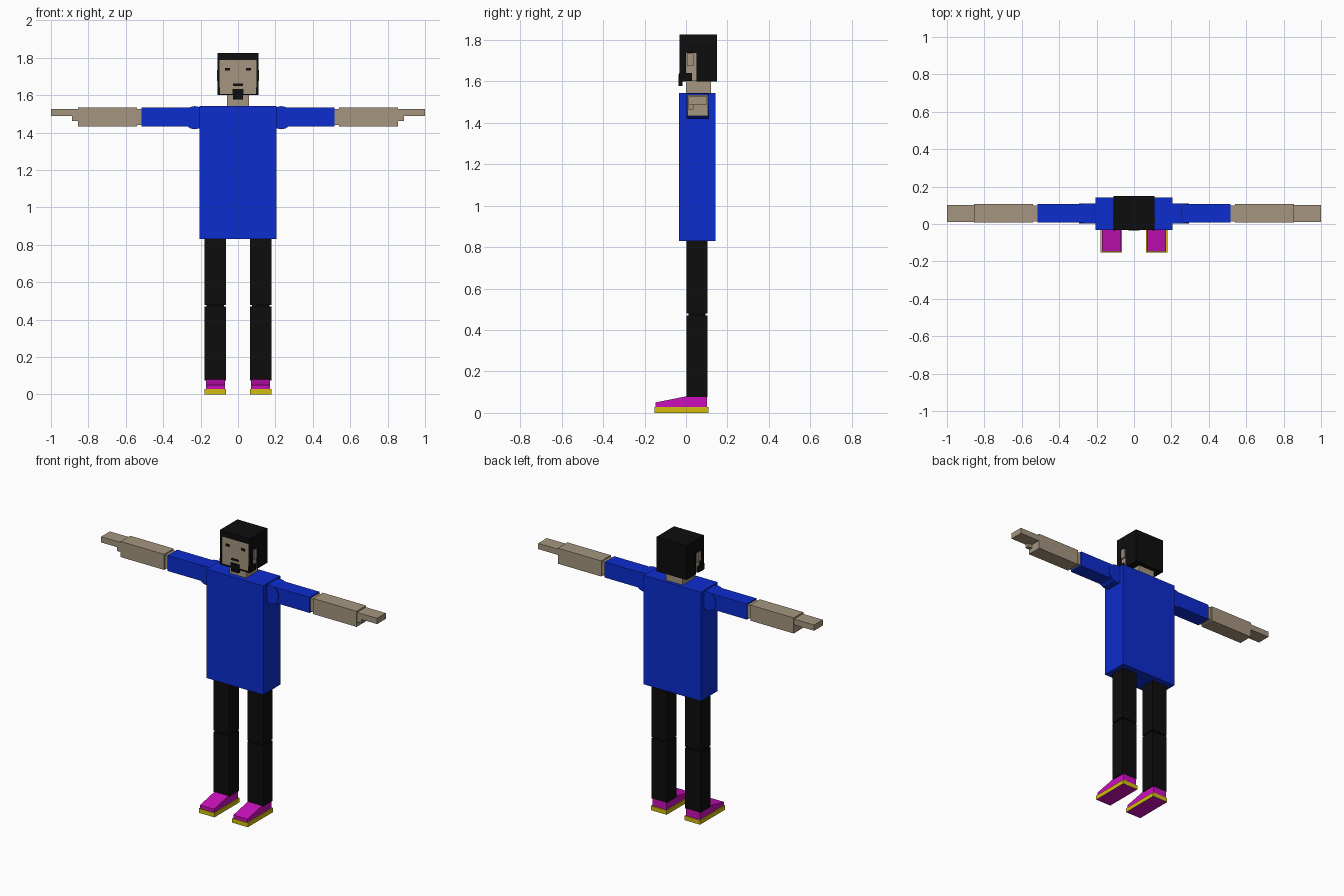
import bpy, bmesh, math
from mathutils import Matrix

cube = bpy.data.objects.get("Cube")
if cube:
    bpy.data.objects.remove(cube, do_unlink=True)


def material(name, rgb):
    m = bpy.data.materials.new(name)
    m.use_nodes = True
    m.diffuse_color = (*rgb, 1)
    bsdf = m.node_tree.nodes["Principled BSDF"]
    bsdf.inputs["Base Color"].default_value = (*rgb, 1)
    bsdf.inputs["Roughness"].default_value = 0.8
    return m


BLUE = material("shirt_blue", (0.004, 0.026, 0.62))
SKIN = material("skin_tan", (0.376, 0.301, 0.209))
BLACK = material("black", (0.004, 0.004, 0.004))
PINK = material("shoe_magenta", (0.60, 0.005, 0.50))
YELLOW = material("sole_yellow", (0.65, 0.52, 0.004))


def finish(name, bm, *mats):
    bmesh.ops.recalc_face_normals(bm, faces=bm.faces)
    me = bpy.data.meshes.new(name)
    bm.to_mesh(me)
    bm.free()
    for m in mats:
        me.materials.append(m)
    ob = bpy.data.objects.new(name, me)
    bpy.context.collection.objects.link(ob)
    return ob


def box(name, x, y, z, *mats, bottom=0):
    """Box from (min, max) pairs; bottom is the material index of its underside."""
    bm = bmesh.new()
    bmesh.ops.create_cube(bm, size=1)
    for v in bm.verts:
        v.co = [r[0] if c < 0 else r[1] for c, r in zip(v.co, (x, y, z))]
    bm.normal_update()
    for f in bm.faces:
        f.material_index = bottom if f.normal.z < -0.5 else 0
    return finish(name, bm, *mats)


def pair(name, x, y, z, *mats, bottom=0):
    """The same box on the left (+x) and the right (-x)."""
    box("left_" + name, x, y, z, *mats, bottom=bottom)
    box("right_" + name, (-x[1], -x[0]), y, z, *mats, bottom=bottom)


# Torso and neck
box("torso", (-0.207, 0.207), (-0.033, 0.142), (0.83, 1.543), BLUE)
box("neck", (-0.06, 0.06), (0.0, 0.12), (1.53, 1.61), SKIN)

# Arms
pair("sleeve", (0.2, 0.515), (0.007, 0.106), (1.433, 1.535), BLUE)
pair("elbow", (0.51, 0.545), (0.014, 0.099), (1.442, 1.527), SKIN)
pair("forearm", (0.54, 0.855), (0.007, 0.106), (1.433, 1.535), SKIN)
pair("hand", (0.85, 1.0), (0.012, 0.102), (1.488, 1.526), SKIN)
pair("thumb", (0.85, 0.887), (0.012, 0.036), (1.463, 1.49), SKIN)

# Round shoulder joints lying along the depth axis
for side, s in (("left", 1), ("right", -1)):
    bm = bmesh.new()
    bmesh.ops.create_cone(
        bm, cap_ends=True, segments=16, radius1=0.062, radius2=0.062, depth=0.108,
        matrix=Matrix.Translation((s * 0.231, 0.056, 1.48)) @ Matrix.Rotation(math.pi / 2, 4, 'X'))
    finish(side + "_shoulder", bm, BLUE)

# Legs
pair("thigh", (0.065, 0.178), (0.003, 0.103), (0.479, 0.84), BLACK)
pair("knee", (0.074, 0.169), (0.012, 0.094), (0.46, 0.49), BLACK)
pair("shin", (0.065, 0.178), (0.003, 0.103), (0.076, 0.471), BLACK)

# Shoes: flat sole with a coloured underside, wedge-shaped upper
pair("sole", (0.064, 0.178), (-0.152, 0.108), (0.0, 0.028), YELLOW, PINK, bottom=1)
wedge = [(-0.148, 0.027), (0.102, 0.027), (0.102, 0.08), (0.0, 0.08), (-0.148, 0.05)]
for side, s in (("left", 1), ("right", -1)):
    bm = bmesh.new()
    face = bm.faces.new([bm.verts.new((s * 0.121 - 0.051, y, z)) for y, z in wedge])
    ext = bmesh.ops.extrude_face_region(bm, geom=[face])
    bmesh.ops.translate(bm, vec=(0.102, 0, 0),
                        verts=[g for g in ext["geom"] if isinstance(g, bmesh.types.BMVert)])
    finish(side + "_shoe_upper", bm, PINK)

# Head and ears
box("head", (-0.1, 0.1), (-0.028, 0.14), (1.603, 1.8), SKIN)
pair("ear", (0.095, 0.112), (0.006, 0.036), (1.675, 1.735), SKIN)

# Hair: cap, back, temples and sideburns
box("hair_top", (-0.109, 0.109), (-0.032, 0.15), (1.787, 1.825), BLACK)
box("hair_back", (-0.109, 0.109), (0.05, 0.15), (1.6, 1.79), BLACK)
pair("temple_hair", (0.098, 0.109), (-0.032, 0.052), (1.737, 1.79), BLACK)
pair("sideburn", (0.098, 0.109), (-0.032, 0.001), (1.6, 1.74), BLACK)

# Beard: jaw, chin and goatee
pair("jaw_beard", (0.096, 0.11), (-0.034, 0.028), (1.602, 1.64), BLACK)
box("jaw_line", (-0.1, 0.1), (-0.033, -0.02), (1.6, 1.607), BLACK)
box("chin_beard", (-0.03, 0.03), (-0.035, -0.02), (1.605, 1.633), BLACK)
box("goatee", (-0.026, 0.026), (-0.035, -0.018), (1.578, 1.607), BLACK)

# Face plates
pair("eye", (0.042, 0.07), (-0.031, -0.026), (1.731, 1.746), BLACK)
box("mouth", (-0.028, 0.028), (-0.031, -0.026), (1.65, 1.663), BLACK)
